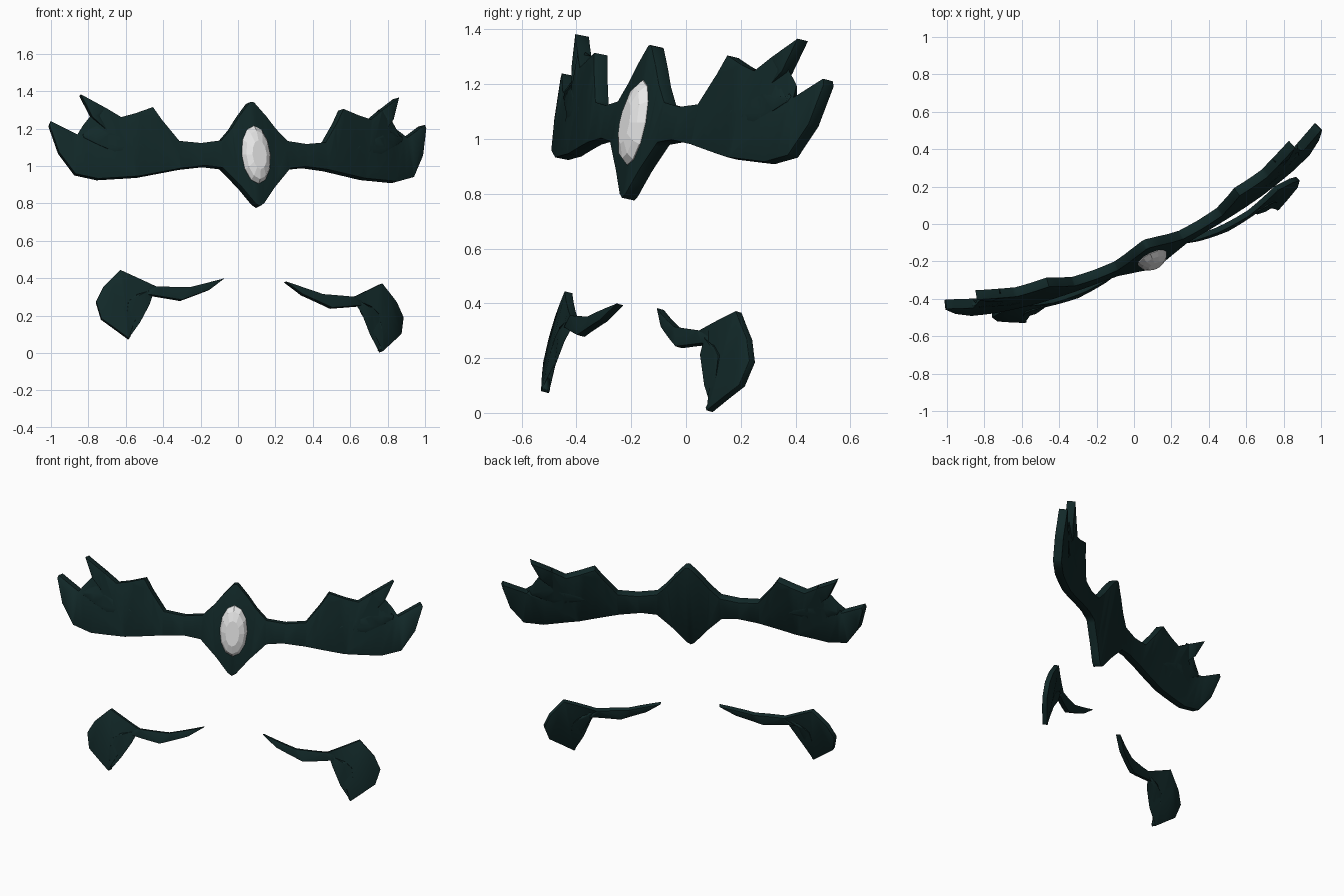
import bpy, bmesh, math
from mathutils import Vector

cube = bpy.data.objects.get("Cube")
if cube:
    bpy.data.objects.remove(cube, do_unlink=True)


def material(name, color, roughness):
    m = bpy.data.materials.new(name)
    m.use_nodes = True
    m.diffuse_color = color
    shader = m.node_tree.nodes["Principled BSDF"]
    shader.inputs["Base Color"].default_value = color
    shader.inputs["Roughness"].default_value = roughness
    return m


DARK = material("dark_green", (0.006, 0.022, 0.022, 1), 0.6)
WHITE = material("pale_gem", (0.8, 0.8, 0.8, 1), 0.5)


def add_object(name, bm, mat, origin, turn, roll):
    mesh = bpy.data.meshes.new(name)
    bm.to_mesh(mesh)
    bm.free()
    mesh.materials.append(mat)
    obj = bpy.data.objects.new(name, mesh)
    bpy.context.collection.objects.link(obj)
    obj.location = origin
    obj.rotation_euler = (0, math.radians(roll), math.radians(turn))
    return obj


def curved_plate(name, outline, bend, thickness, origin, turn, roll):
    """Half outline, sliced and bent backwards, then mirrored and thickened."""
    bm = bmesh.new()
    bm.faces.new([bm.verts.new((u, 0, z - origin[2])) for u, z in outline])
    bmesh.ops.triangulate(bm, faces=bm.faces[:])
    for i in range(1, 18):
        geom = bm.verts[:] + bm.edges[:] + bm.faces[:]
        bmesh.ops.bisect_plane(bm, geom=geom, dist=0.0005,
                               plane_co=(i / 16, 0, 0), plane_no=(1, 0, 0))
    for v in bm.verts:
        v.co.y = bend(v.co.x, v.co.z)
    bmesh.ops.recalc_face_normals(bm, faces=bm.faces[:])
    obj = add_object(name, bm, DARK, origin, turn, roll)
    mirror = obj.modifiers.new("mirror", 'MIRROR')
    mirror.merge_threshold = 0.002
    solid = obj.modifiers.new("thickness", 'SOLIDIFY')
    solid.thickness = thickness
    solid.offset = 0
    bevel = obj.modifiers.new("soft_edges", 'BEVEL')
    bevel.width = 0.006
    bevel.segments = 2
    bevel.limit_method = 'ANGLE'
    bevel.angle_limit = math.radians(50)
    bpy.ops.object.select_all(action='DESELECT')
    bpy.context.view_layer.objects.active = obj
    obj.select_set(True)
    bpy.ops.object.shade_smooth_by_angle(angle=math.radians(40))
    return obj


# Headband: central diamond, narrow stem and two wing prongs per side
HEAD = Vector((0.085, -0.16, 1.06))
band = [
    (0, 1.338), (.013, 1.335), (.08, 1.26), (.13, 1.195), (.195, 1.13),
    (.31, 1.115), (.43, 1.125), (.515, 1.235), (.56, 1.305), (.66, 1.27),
    (.734, 1.25), (.814, 1.3), (.936, 1.37), (.885, 1.25), (.8, 1.165),
    (.64, 1.105), (.62, 1.085), (.785, 1.065), (.873, 1.105), (.97, 1.155),
    (1.1, 1.225), (1.108, 1.205), (1.07, 1.06), (.995, .945), (.88, .92),
    (.666, .935), (.43, .98), (.296, .995), (.2, .985), (.1, .885),
    (.025, .795), (0, .78),
]
curved_plate("headband", band, lambda u, z: .16 * u * u + .2 * z,
             0.052, HEAD, 25.5, 0.5)

# Cheek guards: tapering inner blade and hooked outer end
cheek = [
    (.18, .388), (.39, .33), (.577, .325), (.764, .405), (.855, .31),
    (.896, .23), (.875, .14), (.74, .04), (.73, .05), (.746, .16),
    (.73, .24), (.685, .277), (.615, .28), (.44, .26), (.272, .324),
]
curved_plate("cheek_guards", cheek,
             lambda u, z: .34 * (u - .35) ** 2 - .03 + .25 * z,
             0.03, Vector((0.083, -0.17, 0.3)), 24, 2.7)

# Faceted gem on the diamond's front
bm = bmesh.new()
SIDES = 12
rings = []
for scale, depth in ((1, -.015), (1, -.03), (.84, -.055), (.5, -.072)):
    ring = []
    for i in range(SIDES):
        a = math.tau * i / SIDES
        z = .155 * scale * math.cos(a)
        ring.append(bm.verts.new((.084 * scale * math.sin(a), depth + .2 * z, z)))
    rings.append(ring)
for low, high in zip(rings, rings[1:]):
    for i in range(SIDES):
        j = (i + 1) % SIDES
        bm.faces.new((low[i], low[j], high[j], high[i]))
bm.faces.new(rings[0])
bm.faces.new(rings[-1])
bmesh.ops.recalc_face_normals(bm, faces=bm.faces[:])
add_object("gem", bm, WHITE, HEAD, 25.5, 0.5)
